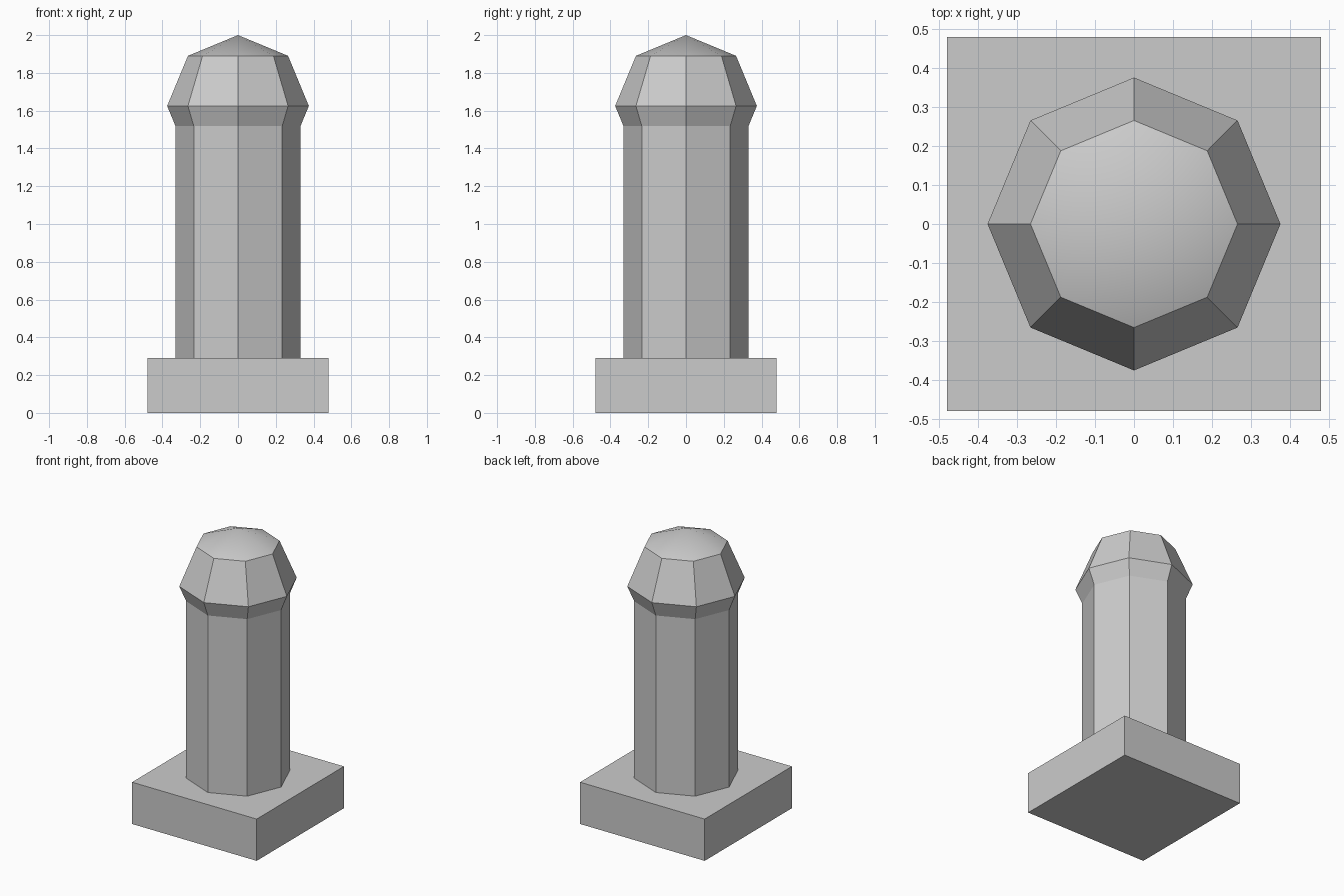
import bpy
import math

if "Cube" in bpy.data.objects:
    bpy.data.objects.remove(bpy.data.objects["Cube"])


def finish(name, smooth=False):
    obj = bpy.context.object
    obj.name = name
    if smooth:
        bpy.ops.object.shade_smooth_by_angle(angle=math.radians(30))
    return obj


# Square plinth
BASE_W, BASE_H = 0.957, 0.29
bpy.ops.mesh.primitive_cube_add(size=1, location=(0, 0, BASE_H / 2))
base = finish("base")
base.scale = (BASE_W, BASE_W, BASE_H)
bpy.ops.object.transform_apply(location=False, rotation=False, scale=True)

# Octagonal post running up into the head
HEAD_R = 0.375
HEAD_Z = 2 - HEAD_R
bpy.ops.mesh.primitive_cylinder_add(vertices=8, radius=0.331, depth=HEAD_Z - BASE_H,
                                    location=(0, 0, (HEAD_Z + BASE_H) / 2))
finish("post", smooth=True)

# Low-poly ball head with a softly shaded cap
bpy.ops.mesh.primitive_uv_sphere_add(segments=8, ring_count=4, radius=HEAD_R,
                                     location=(0, 0, HEAD_Z))
finish("head", smooth=True)
